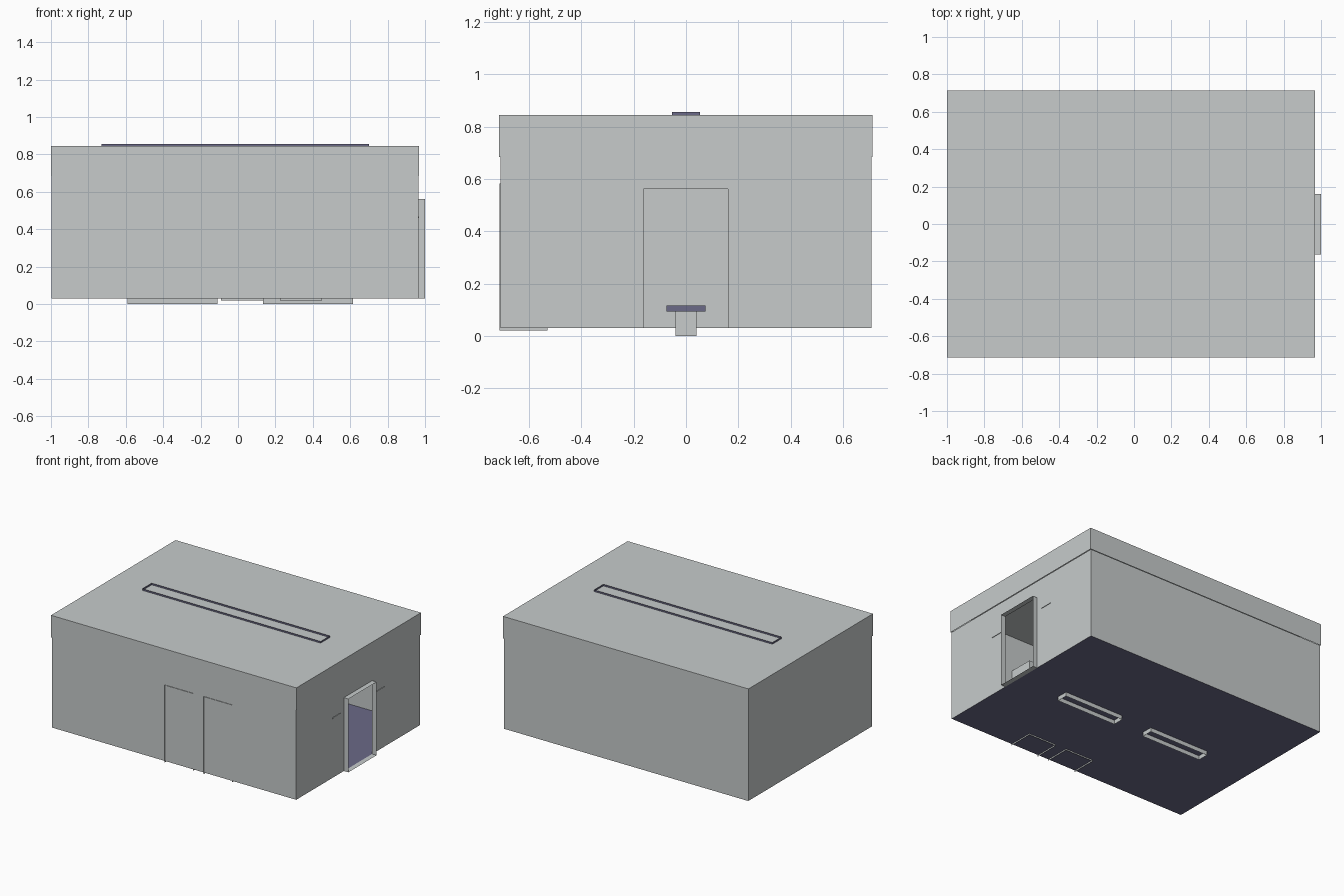
import bpy, bmesh
from mathutils import Vector

if "Cube" in bpy.data.objects:
    bpy.data.objects.remove(bpy.data.objects["Cube"])


def material(name, rgb):
    m = bpy.data.materials.new(name)
    m.diffuse_color = (*rgb, 1)
    m.use_nodes = True
    m.node_tree.nodes["Principled BSDF"].inputs["Base Color"].default_value = m.diffuse_color
    return m


GREY = material("pale_grey", (0.57, 0.60, 0.60))
PURPLE = material("slate_purple", (0.147, 0.143, 0.245))


def finish(name, bm, mat):
    me = bpy.data.meshes.new(name)
    bm.to_mesh(me)
    bm.free()
    me.materials.append(mat)
    ob = bpy.data.objects.new(name, me)
    bpy.context.collection.objects.link(ob)
    return ob


def shell(name, lo, hi, mat, open_sides=()):
    """Thin-walled box; open_sides lists faces to leave out, such as '+z'."""
    lo, hi = Vector(lo), Vector(hi)
    bm = bmesh.new()
    bmesh.ops.create_cube(bm, size=1)
    for v in bm.verts:
        v.co = Vector((lo[i] + (v.co[i] + 0.5) * (hi[i] - lo[i]) for i in range(3)))
    bm.normal_update()
    gone = [f for f in bm.faces for s in open_sides
            if f.normal["xyz".index(s[1])] * (1 if s[0] == "+" else -1) > 0.9]
    bmesh.ops.delete(bm, geom=gone, context='FACES')
    return finish(name, bm, mat)


# Walls, with the right side built around the doorway
X0, X1, Y, Z0, ZL, ZT = -0.997, 0.964, 0.71, 0.03, 0.685, 0.845
D0, D1, DZ = -0.163, 0.161, 0.562
shell("walls", (X0, -Y, Z0), (X1, Y, ZL), GREY, ("+x", "+z", "-z"))
bm = bmesh.new()
outline = [(-Y, Z0), (D0, Z0), (D0, DZ), (D1, DZ), (D1, Z0), (Y, Z0), (Y, ZL), (-Y, ZL)]
bm.faces.new([bm.verts.new((X1, y, z)) for y, z in outline])
finish("right_wall", bm, GREY)

# Floor and overhanging roof cap
bm = bmesh.new()
bm.faces.new([bm.verts.new(p) for p in
              ((X0, -Y, Z0), (X1, -Y, Z0), (X1, Y, Z0), (X0, Y, Z0))])
finish("floor", bm, PURPLE)
shell("roof_cap", (-1.0, -0.715, ZL), (0.969, 0.713, ZT), GREY, ("-z",))

# Projecting door surround
shell("door_surround", (X1, D0, Z0), (1.0, D1, DZ), GREY, ("+x", "-x"))

# Rim of the long ceiling fitting on the roof
shell("roof_rim", (-0.73, -0.053, 0.835), (0.70, 0.053, 0.857), PURPLE, ("+z", "-z"))

# Two low tables inside, their bases showing under the floor
for i, (a, b) in enumerate(((-0.59, -0.11), (0.135, 0.615))):
    shell(f"table_base_{i}", (a, -0.04, 0.0), (b, 0.04, 0.095), GREY, ("-z", "+z"))
    shell(f"table_top_{i}", (a - 0.035, -0.075, 0.093), (b + 0.035, 0.075, 0.117), PURPLE)

# Two cabinets against the front wall, edges just showing through
for i, (a, b) in enumerate(((-0.09, 0.137), (0.225, 0.45))):
    shell(f"front_cabinet_{i}", (a, -0.714, 0.02), (b, -0.53, 0.582), GREY, ("-y", "-z"))

# Small ledges on either side of the door
for side in (-1, 1):
    y0, y1 = sorted((side * 0.205, side * 0.295))
    shell(f"wall_ledge_{side}", (0.95, y0, 0.459), (0.968, y1, 0.467), GREY)
